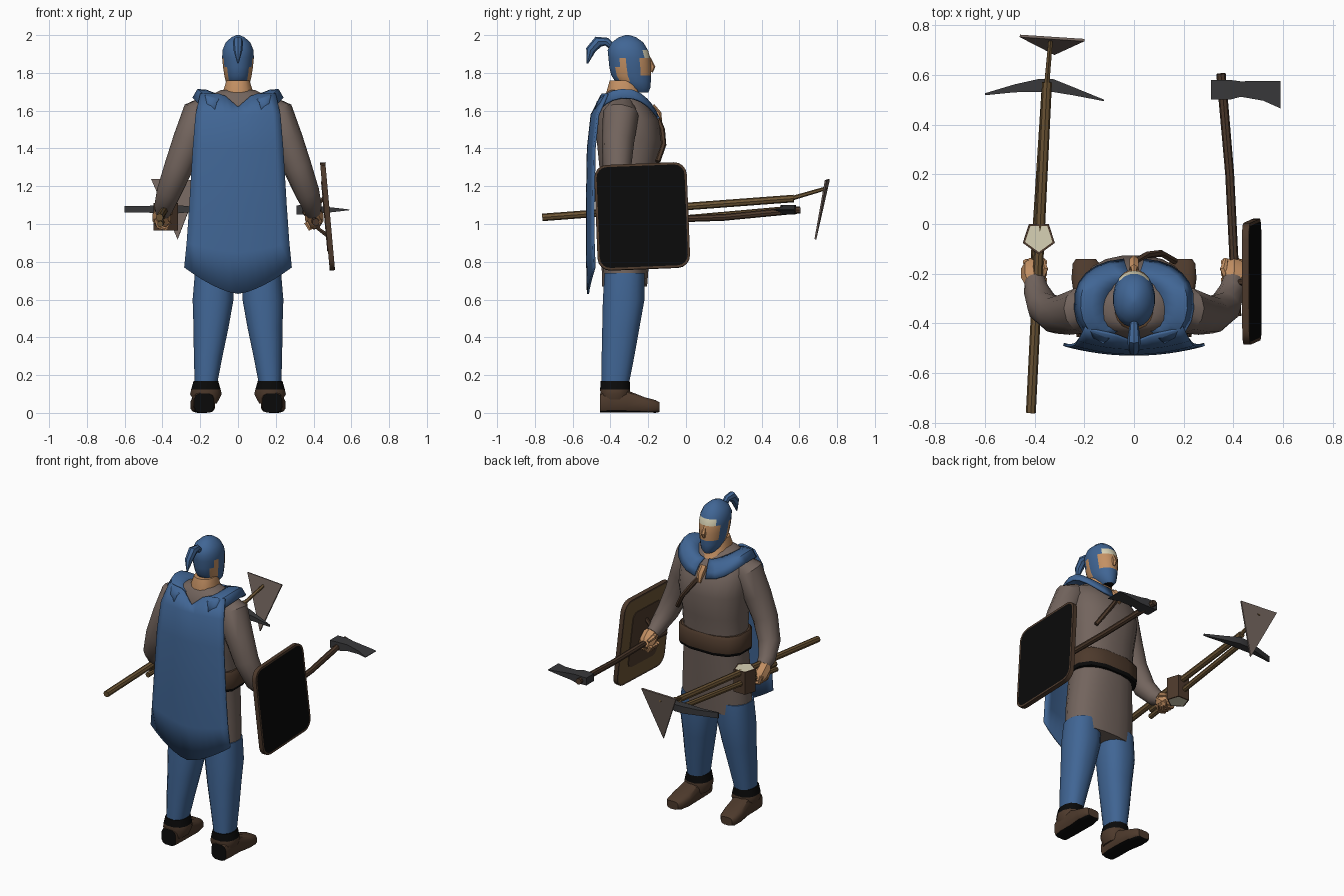
import bpy, bmesh, math
from mathutils import Vector, Matrix

if "Cube" in bpy.data.objects:
    bpy.data.objects.remove(bpy.data.objects["Cube"])


def material(name, *rgb):
    m = bpy.data.materials.new(name)
    m.use_nodes = True
    m.diffuse_color = (*rgb, 1)
    m.node_tree.nodes["Principled BSDF"].inputs["Base Color"].default_value = (*rgb, 1)
    return m


blue = material("blue cloth", .052, .132, .3)
tunic = material("taupe", .17, .128, .11)
skin = material("skin", .55, .28, .125)
leather = material("dark leather", .075, .042, .025)
black = material("black", .003, .003, .003)
wood = material("wood", .15, .09, .035)
iron = material("dark iron", .04, .04, .043)
ivory = material("ivory", .68, .64, .46)


def finish(name, bm, mats, rule=None):
    bmesh.ops.recalc_face_normals(bm, faces=bm.faces)
    mesh = bpy.data.meshes.new(name)
    bm.to_mesh(mesh)
    bm.free()
    for m in mats:
        mesh.materials.append(m)
    if rule:
        for p in mesh.polygons:
            p.material_index = rule(p.center, p.normal)
    ob = bpy.data.objects.new(name, mesh)
    bpy.context.collection.objects.link(ob)
    return ob


def skin_rings(name, rings, mats, rule=None, closed=True, caps=True):
    """Bridge rows of points into a surface."""
    bm = bmesh.new()
    rows = [[bm.verts.new(p) for p in r] for r in rings]
    n = len(rows[0])
    for a, b in zip(rows, rows[1:]):
        for i in range(n if closed else n - 1):
            j = (i + 1) % n
            bm.faces.new((a[i], a[j], b[j], b[i]))
    if caps:
        bm.faces.new(rows[0])
        bm.faces.new(rows[-1])
    return finish(name, bm, mats, rule)


def bend(v, p):
    return math.copysign(abs(v) ** p, v)


def loft(name, sections, mats, rule=None, axis="z", n=16, p=.85):
    """Sections are (x, y, z, half width, half depth) across the given axis."""
    rings = []
    for x, y, z, a, b in sections:
        ring = []
        for i in range(n):
            t = math.tau * (i + .5) / n
            u, v = a * bend(math.cos(t), p), b * bend(math.sin(t), p)
            ring.append((x + u, y + v, z) if axis == "z" else (x + u, y, z + v))
        rings.append(ring)
    return skin_rings(name, rings, mats, rule)


def tube(name, path, radii, mat, n=8, flat=1):
    pts = [Vector(q) for q in path]
    rings = []
    for k, q in enumerate(pts):
        d = (pts[min(k + 1, len(pts) - 1)] - pts[max(k - 1, 0)]).normalized()
        u = d.cross(Vector((1, 0, 0)) if abs(d.x) < .8 else Vector((0, 0, 1))).normalized()
        v = d.cross(u)
        rings.append([q + radii[k] * (u * math.cos(math.tau * i / n) + v * flat * math.sin(math.tau * i / n))
                      for i in range(n)])
    return skin_rings(name, rings, [mat])


def slab(name, outline, height, mats, rule=None, inset=0):
    """Extrude a flat outline along its own normal, optionally insetting both faces."""
    bm = bmesh.new()
    f = bm.faces.new([bm.verts.new(q) for q in outline])
    f.normal_update()
    shift = f.normal * height
    ext = bmesh.ops.extrude_face_region(bm, geom=[f])["geom"]
    top = [g for g in ext if isinstance(g, bmesh.types.BMFace)][0]
    bmesh.ops.translate(bm, vec=shift, verts=top.verts)
    if inset:
        bmesh.ops.recalc_face_normals(bm, faces=bm.faces)
        bmesh.ops.inset_individual(bm, faces=[f, top], thickness=inset)
    return finish(name, bm, mats, rule)


# Tunic, belt and neck
loft("tunic", [(0, -.325, .67, .23, .12), (0, -.32, .85, .222, .13), (0, -.31, 1.05, .205, .138),
               (0, -.305, 1.15, .2, .14), (0, -.305, 1.3, .205, .155), (0, -.3, 1.45, .222, .175),
               (0, -.31, 1.55, .222, .165), (0, -.33, 1.64, .2, .125), (0, -.345, 1.69, .13, .085),
               (0, -.345, 1.71, .09, .06)], [tunic], n=20)
loft("belt", [(0, -.305, z, w, w - .068) for z, w in ((1.07, .218), (1.09, .226), (1.175, .226), (1.195, .214))],
     [leather, black], lambda c, n: int(c.z < 1.085), n=12, p=.72)
loft("neck", [(0, -.31, 1.62, .085, .115), (0, -.335, 1.69, .085, .09), (0, -.33, 1.76, .062, .075)], [skin])
tube("chest_strap", [(0, -.155, 1.57), (.05, -.125, 1.5), (.11, -.118, 1.42), (.165, -.15, 1.33)],
     [.014] * 4, leather, 6)
tube("throat_clasp", [(0, -.185, 1.62), (0, -.15, 1.58), (0, -.135, 1.53)], [.022, .022, .01], skin, 6)


# Head with hood, face opening, ears and plume
def face_rule(c, n):
    if c.y > -.235 and abs(c.x) < .07:
        if 1.88 < c.z < 1.925:
            return 2
        if 1.78 < c.z < 1.88:
            return 1
    if c.z < 1.705:
        return 3
    return int(1.755 < c.z < 1.88 and -.36 < c.y < -.305)


loft("head", [(0, -.25, 1.695, .03, .05), (0, -.26, 1.72, .053, .072), (0, -.28, 1.755, .066, .095),
              (0, -.29, 1.785, .073, .106), (0, -.295, 1.83, .08, .112), (0, -.3, 1.88, .085, .112),
              (0, -.308, 1.92, .083, .108), (0, -.31, 1.96, .067, .086), (0, -.31, 1.988, .036, .048),
              (0, -.31, 2, .008, .01)], [blue, skin, ivory, black], face_rule, n=20, p=.95)
tube("nose", [(0, -.195, 1.88), (0, -.178, 1.83), (0, -.185, 1.805)], [.008, .016, .01], skin, 6)
tube("plume", [(0, -.38, 1.93), (0, -.42, 1.965), (0, -.465, 1.965), (0, -.505, 1.92), (0, -.522, 1.85)],
     [.016, .022, .03, .026, .004], blue, 8, .9)

# Cape hanging down the back
rows = []
for z, w, y in ((1.69, .2, -.455), (1.58, .225, -.505), (1.4, .24, -.525), (1.1, .258, -.53),
                (.9, .272, -.53), (.77, .285, -.525)):
    row = []
    for i in range(13):
        u = i / 6 - 1
        drop = 0
        if z > 1.6:
            drop = .07 * max(0, 1 - abs(u) / .4)
        elif z < 1:
            drop = (.14 if z < .8 else .05) * (1 - abs(u) ** 1.5)
        row.append((w * u, y + .035 * u * u - .35 * (drop if z > 1.6 else 0), z - drop))
    rows.append(row)
cape = skin_rings("cape", rows, [blue], closed=False, caps=False)
cape.modifiers.new("thickness", "SOLIDIFY").thickness = .012

# Collar over both shoulders: (half width, front y, back y, side z, front z, back z)
for side, tag in ((1, "left"), (-1, "right")):
    rows = []
    for w, yf, yb, zs, zf, zb in ((.1, -.21, -.43, 1.685, 1.66, 1.67), (.17, -.178, -.465, 1.712, 1.632, 1.66),
                                  (.215, -.155, -.49, 1.715, 1.595, 1.63), (.242, -.138, -.505, 1.67, 1.56, 1.56)):
        row = []
        for i in range(11):
            t = math.radians(7 + 14.5 * i)
            c, s = math.cos(t), math.sin(t)
            mid, half = (yf + yb) / 2, (yf - yb) / 2
            row.append((side * w * bend(s, .85), mid + half * bend(c, .85), zs + ((zf if c > 0 else zb) - zs) * c * c))
        rows.append(row)
    collar = skin_rings(tag + "_collar", rows, [blue], closed=False, caps=False)
    collar.modifiers.new("thickness", "SOLIDIFY").thickness = .012

    # Legs and boots
    s = side
    loft(tag + "_leg", [(s * .17, -.375, .15, .06, .073), (s * .158, -.36, .3, .077, .088),
                        (s * .143, -.345, .45, .094, .1), (s * .132, -.33, .6, .11, .112),
                        (s * .125, -.325, .74, .105, .108)], [blue])
    loft(tag + "_boot_cuff", [(s * .17, -.375, .05, .06, .075), (s * .17, -.375, .1, .086, .08),
                              (s * .17, -.375, .125, .08, .082), (s * .17, -.375, .17, .067, .079)],
         [leather, black], lambda c, n: int(c.z > .118), n=12)
    loft(tag + "_boot", [(s * .18, -.455, .052, .052, .052), (s * .18, -.4, .065, .06, .065),
                         (s * .18, -.31, .06, .06, .06), (s * .187, -.22, .042, .066, .042),
                         (s * .192, -.16, .034, .056, .034), (s * .194, -.14, .03, .04, .026)],
         [leather, black], lambda c, n: int(n.z < -.6 or n.y < -.8), axis="y", n=12, p=.6)

    # Arms and gripping hands
    tube(tag + "_arm", [(s * .15, -.335, 1.63), (s * .2, -.345, 1.585), (s * .26, -.36, 1.44), (s * .315, -.365, 1.3),
                        (s * .365, -.335, 1.17), (s * .392, -.27, 1.09), (s * .398, -.225, 1.06)],
         [.06, .095, .086, .076, .066, .052, .042], tunic, 12)
    tube(tag + "_hand", [(s * .4, -.25, 1.07), (s * .404, -.215, 1.05), (s * .404, -.18, 1.02), (s * .4, -.155, .99)],
         [.034, .05, .05, .03], skin, 8)
    for k in range(4):
        y = -.225 + .024 * k
        tube(f"{tag}_finger_{k + 1}", [(s * .435, y, 1.03), (s * .42, y, .985), (s * .38, y, .975), (s * .36, y, 1.01)],
             [.013] * 4, skin, 6)
    tube(tag + "_thumb", [(s * .38, -.22, 1.06), (s * .36, -.18, 1.06), (s * .37, -.14, 1.045)],
         [.018, .016, .01], skin, 6)

# Shield: rounded board with rim, dark outside, planked inside
outline = []
for k, (sy, sz) in enumerate(((1, 1), (-1, 1), (-1, -1), (1, -1))):
    for i in range(5):
        t = math.pi / 2 * (k + i / 4)
        outline.append((-.014, sy * .178 + .067 * math.cos(t), sz * .213 + .067 * math.sin(t)))
shield = slab("shield", outline, .028, [leather, black, wood],
              lambda c, n: 0 if abs(n.x) < .5 or max(abs(c.y) / .245, abs(c.z) / .28) > .8 else (1 if n.x > 0 else 2),
              inset=.012)
panel = slab("shield_inner_panel", [(-.018, y * .6, z * .65) for _, y, z in outline], .005, [leather])
grip = tube("shield_grip", [(-.01, 0, -.1), (-.055, 0, -.06), (-.055, 0, .06), (-.01, 0, .1)], [.012] * 4, leather, 6)
pose = Matrix.Translation((.474, -.232, 1.04)) @ Matrix.Rotation(-.09, 4, "Y") @ Matrix.Rotation(.04, 4, "X")
for ob in (shield, panel, grip):
    ob.matrix_world = pose

# Axe in the left hand
tube("axe_handle", [(.412, -.37, 1.01), (.4, -.1, 1.025), (.385, .2, 1.035), (.35, .605, 1.075)],
     [.02, .018, .018, .019], leather)
axe = []
for x, ya, yb, h in ((.31, .5, .58, .024), (.385, .5, .58, .026), (.43, .512, .574, .02), (.52, .496, .576, .01),
                     (.59, .465, .575, .002)):
    axe.append([(x, ya, 1.075 - h), (x, yb, 1.075 - h), (x, yb, 1.075 + h), (x, ya, 1.075 + h)])
skin_rings("axe_head", axe, [iron])

# Shovel, pick and mallet in the right hand
tube("shovel_handle", [(-.415, -.76, 1.035), (-.382, -.1, 1.085), (-.35, .57, 1.135)], [.02] * 3, wood)
tube("shovel_neck", [(-.352, .55, 1.133), (-.335, .745, 1.19)], [.012, .01], wood, 6)
slab("shovel_blade", [(-.46, .752, 1.238), (-.2, .735, 1.232), (-.32, .68, .92)], .01, [tunic])
tube("pick_handle", [(-.412, -.34, 1.0), (-.39, 0, 1.03), (-.352, .575, 1.08)], [.016, .017, .018], wood)
pick = []
for x, y, a, h in ((-.6, .522, .004, .018), (-.48, .546, .016, .018), (-.385, .557, .026, .022),
                   (-.325, .557, .026, .022), (-.24, .533, .016, .014), (-.12, .497, .003, .006)):
    pick.append([(x, y - a, 1.078 - h), (x, y + a, 1.078 - h), (x, y + a, 1.078 + h), (x, y - a, 1.078 + h)])
skin_rings("pick_head", pick, [iron])
head = [(-.383 + .068 * math.cos(math.radians(-90 + 72 * i)), -.055 + .068 * math.sin(math.radians(-90 + 72 * i)), .965)
        for i in range(5)]
slab("mallet_head", head, .145, [leather, ivory],
     lambda c, n: int(abs(n.z) > .5 and abs(c.x + .383) < .02 and abs(c.y + .055) < .02), inset=.01)
tube("mallet_handle", [(-.41, -.33, 1.04), (-.383, -.05, 1.04)], [.018, .018], wood)

# Shade smooth with crisp edges
bpy.ops.object.select_all(action="DESELECT")
for ob in bpy.context.collection.objects:
    if ob.type == "MESH":
        ob.select_set(True)
        bpy.context.view_layer.objects.active = ob
bpy.ops.object.shade_smooth_by_angle(angle=math.radians(38))
